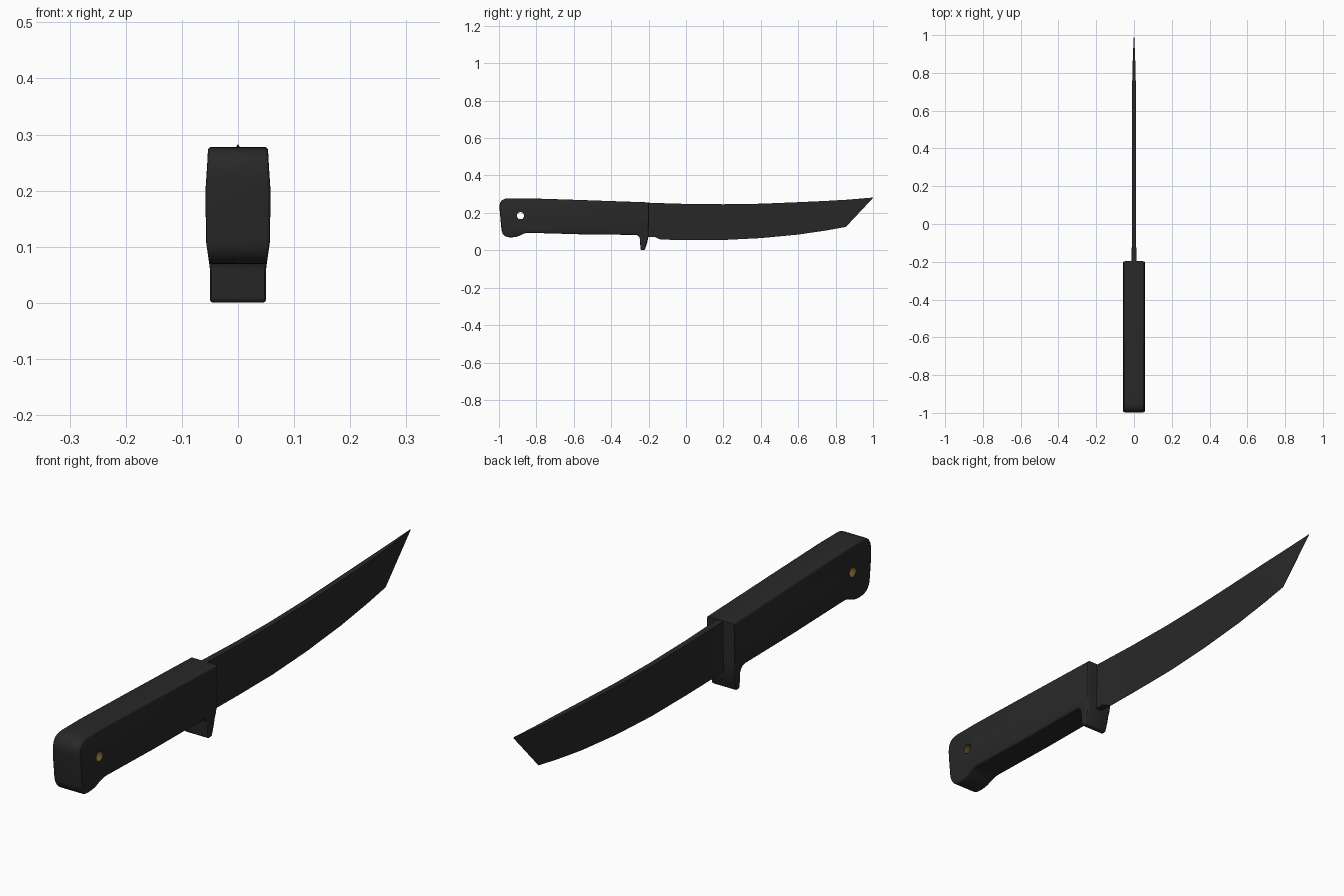
import bpy, bmesh, math
from mathutils import Vector

cube = bpy.data.objects.get("Cube")
if cube:
    bpy.data.objects.remove(cube, do_unlink=True)


def material(name, rgb, rough):
    m = bpy.data.materials.new(name)
    m.use_nodes = True
    m.diffuse_color = (*rgb, 1)
    b = next(n for n in m.node_tree.nodes if n.type == 'BSDF_PRINCIPLED')
    b.inputs["Base Color"].default_value = (*rgb, 1)
    b.inputs["Roughness"].default_value = rough
    return m


black = material("matte black", (0.0215, 0.0215, 0.0215), 0.6)
brass = material("dull brass", (0.12, 0.085, 0.02), 0.5)


def add_object(name, bm, mat):
    me = bpy.data.meshes.new(name)
    bm.to_mesh(me)
    bm.free()
    ob = bpy.data.objects.new(name, me)
    bpy.context.collection.objects.link(ob)
    me.materials.append(mat)
    return ob


def activate(ob):
    bpy.ops.object.select_all(action='DESELECT')
    ob.select_set(True)
    bpy.context.view_layer.objects.active = ob


def rounded(corners, steps=6):
    """Outline of (y, z) points with each corner rounded by its radius."""
    out = []
    for i, (y, z, r) in enumerate(corners):
        p = Vector((y, z))
        if r == 0:
            out.append(p)
            continue
        prev = Vector(corners[i - 1][:2])
        nxt = Vector(corners[(i + 1) % len(corners)][:2])
        a = p + (prev - p).normalized() * r
        b = p + (nxt - p).normalized() * r
        for k in range(steps + 1):
            t = k / steps
            out.append(a * (1 - t) ** 2 + p * 2 * t * (1 - t) + b * t * t)
    return out


# Half width of the handle at each height
WIDTHS = [(-0.1, 0.05), (0.06, 0.05), (0.11, 0.057), (0.2, 0.058), (0.245, 0.055), (0.4, 0.047)]


def half_width(z):
    for (z0, w0), (z1, w1) in zip(WIDTHS, WIDTHS[1:]):
        if z <= z1:
            return w0 + (w1 - w0) * (z - z0) / (z1 - z0)
    return WIDTHS[-1][1]


# Handle with butt swell and finger guard: (y, z, corner radius)
HANDLE = [(-0.197, 0.256, 0), (-0.6, 0.27, 0), (-0.85, 0.278, 0), (-1.002, 0.278, 0.055),
          (-0.983, 0.068, 0.045), (-0.905, 0.07, 0.024), (-0.86, 0.094, 0.024),
          (-0.55, 0.085, 0), (-0.248, 0.082, 0.025), (-0.243, 0.001, 0.009),
          (-0.221, 0, 0.009), (-0.207, 0.04, 0.015), (-0.2, 0.08, 0)]
SIDE = 0.05
bm = bmesh.new()
face = bm.faces.new([bm.verts.new((-SIDE, p.x, p.y)) for p in rounded(HANDLE)])
grown = bmesh.ops.extrude_face_region(bm, geom=[face], use_keep_orig=True)["geom"]
bmesh.ops.translate(bm, vec=(2 * SIDE, 0, 0),
                    verts=[v for v in grown if isinstance(v, bmesh.types.BMVert)])
bmesh.ops.recalc_face_normals(bm, faces=bm.faces)
# Round both rims, then slice the sides and swell them
rims = [e for e in bm.edges if e.verts[0].co.x * e.verts[1].co.x > 0]
bmesh.ops.bevel(bm, geom=rims, offset=0.006, offset_type='OFFSET', segments=3,
                profile=0.5, affect='EDGES', clamp_overlap=False)
for z, w in WIDTHS[1:-1]:
    bmesh.ops.bisect_plane(bm, geom=bm.verts[:] + bm.edges[:] + bm.faces[:],
                           plane_co=(0, 0, z), plane_no=(0, 0, 1))
for v in bm.verts:
    v.co.x *= half_width(v.co.z) / SIDE
handle = add_object("handle", bm, black)


# Lanyard hole cut through the handle, with a brass lining
def cylinder(name, radius, depth, caps, mat):
    b = bmesh.new()
    bmesh.ops.create_cone(b, cap_ends=caps, segments=24, radius1=radius, radius2=radius, depth=depth)
    for v in b.verts:
        v.co = Vector((v.co.z, v.co.x - 0.885, v.co.y + 0.185))
    if not caps:
        bmesh.ops.reverse_faces(b, faces=b.faces)
    return add_object(name, b, mat)


cutter = cylinder("hole_cutter", 0.019, 0.3, True, black)
cutter.hide_render = True
hole = handle.modifiers.new("lanyard hole", 'BOOLEAN')
hole.operation = 'DIFFERENCE'
hole.solver = 'EXACT'
hole.object = cutter
activate(handle)
bpy.ops.object.modifier_apply(modifier=hole.name)
bpy.data.objects.remove(cutter, do_unlink=True)
lining = cylinder("hole_lining", 0.0184, 0.115, False, brass)

# Blade stations: (y, spine z, edge z, spine half width, edge half width)
BLADE = [(-0.22, 0.255, 0.07, 0.012, 0.012), (-0.165, 0.253, 0.07, 0.012, 0.012),
         (-0.135, 0.252, 0.057, 0.012, 0.0006), (0, 0.248, 0.055, 0.011, 0.0006),
         (0.2, 0.246, 0.055, 0.01, 0.0006), (0.4, 0.249, 0.065, 0.01, 0.0006),
         (0.6, 0.257, 0.084, 0.01, 0.0006), (0.75, 0.264, 0.106, 0.0095, 0.0006),
         (0.855, 0.27, 0.125, 0.007, 0.0006), (0.93, 0.276, 0.205, 0.004, 0.0006),
         (1.0, 0.282, 0.28, 0.0008, 0.0006)]
bm = bmesh.new()
rings = []
for y, top, low, h, e in BLADE:
    mid, m = low + (top - low) * 0.55, e + (h - e) * 0.8
    section = [(h, top), (m, mid), (e, low), (-e, low), (-m, mid), (-h, top)]
    rings.append([bm.verts.new((x, y, z)) for x, z in section])
for a, b in zip(rings, rings[1:]):
    for i in range(6):
        j = (i + 1) % 6
        bm.faces.new((a[i], a[j], b[j], b[i]))
bm.faces.new(rings[0])
bm.faces.new(rings[-1])
bmesh.ops.recalc_face_normals(bm, faces=bm.faces)
blade = add_object("blade", bm, black)

for ob in (handle, lining, blade):
    activate(ob)
    bpy.ops.object.shade_smooth_by_angle(angle=math.radians(30))
